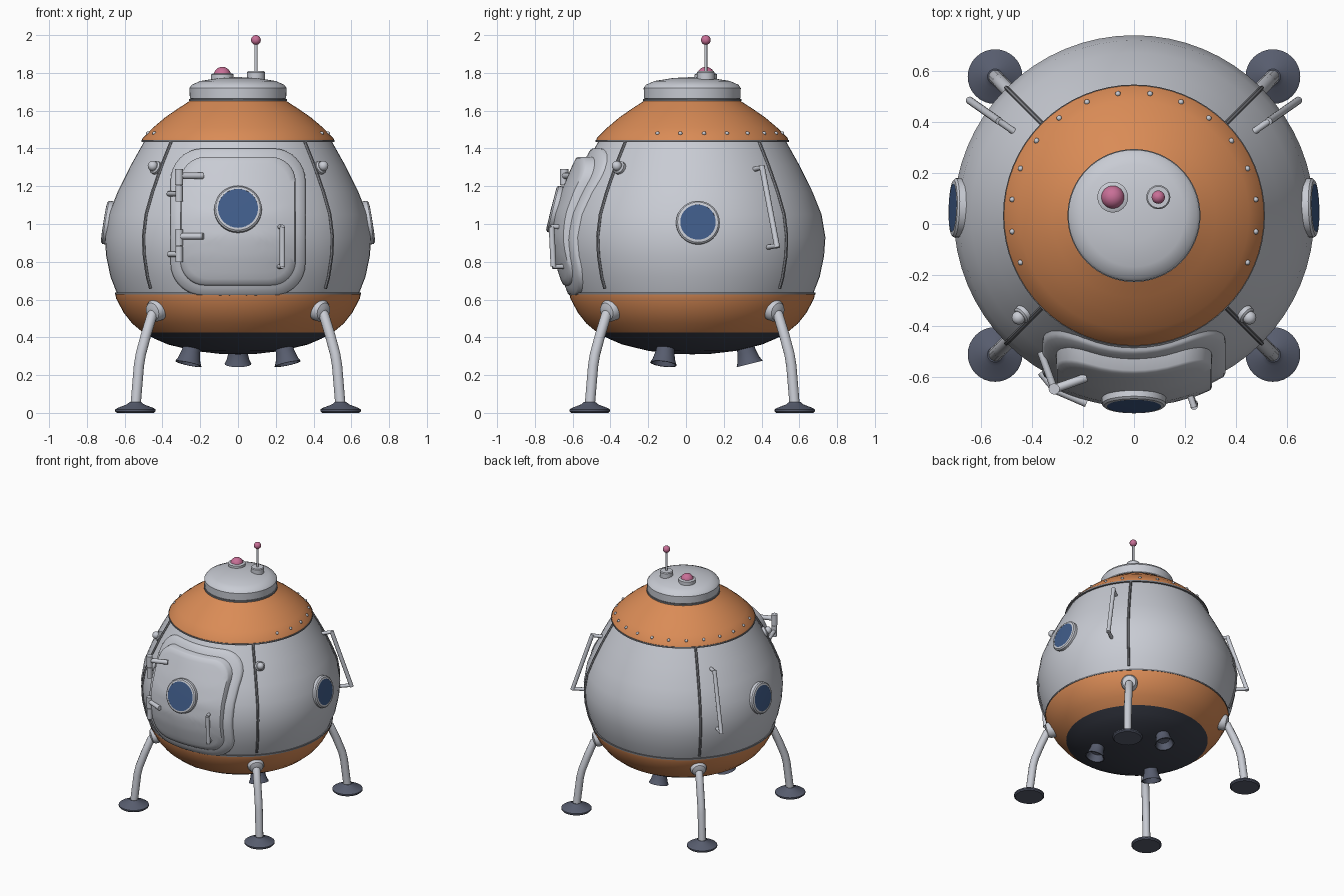
import bpy, bmesh, math
from mathutils import Vector

if "Cube" in bpy.data.objects:
    bpy.data.objects.remove(bpy.data.objects["Cube"])

CY = 0.033  # body axis offset in y


def mat(name, rgb):
    m = bpy.data.materials.new(name)
    m.diffuse_color = (*rgb, 1)
    m.use_nodes = True
    m.node_tree.nodes["Principled BSDF"].inputs["Base Color"].default_value = m.diffuse_color
    return m


GREY = mat("light grey", (0.58, 0.60, 0.655))
ORANGE = mat("orange", (0.70, 0.26, 0.093))
SLATE = mat("slate", (0.095, 0.108, 0.155))
DARK = mat("dark slate", (0.048, 0.054, 0.076))
SEAM = mat("seam grey", (0.20, 0.205, 0.225))
BLUE = mat("window blue", (0.051, 0.107, 0.25))
PINK = mat("pink", (0.58, 0.16, 0.31))


def finish(ob, m, angle=35):
    ob.data.materials.append(m)
    bpy.ops.object.select_all(action='DESELECT')
    ob.select_set(True)
    bpy.context.view_layer.objects.active = ob
    if ob.type == 'CURVE':
        bpy.ops.object.convert(target='MESH')
    bpy.ops.object.shade_smooth_by_angle(angle=math.radians(angle))
    return ob


def mesh_object(name, bm, m):
    bmesh.ops.recalc_face_normals(bm, faces=bm.faces)
    me = bpy.data.meshes.new(name)
    bm.to_mesh(me)
    bm.free()
    ob = bpy.data.objects.new(name, me)
    bpy.context.collection.objects.link(ob)
    return finish(ob, m)


def lathe(name, profile, m, at=(0, CY, 0), axis=(0, 0, 1), segs=32):
    """Spin (radius, height) points around an axis; zero radius closes to a point."""
    rot = Vector((0, 0, 1)).rotation_difference(Vector(axis).normalized())
    bm = bmesh.new()
    rings = []
    for r, h in profile:
        n = 1 if r == 0 else segs
        rings.append([bm.verts.new(rot @ Vector((r * math.cos(2 * math.pi * i / segs),
                      r * math.sin(2 * math.pi * i / segs), h)) + Vector(at)) for i in range(n)])
    for a, b in zip(rings, rings[1:]):
        for i in range(segs):
            j = (i + 1) % segs
            f = [a[i % len(a)], a[j % len(a)], b[j % len(b)], b[i % len(b)]]
            bm.faces.new(list(dict.fromkeys(f)))
    return mesh_object(name, bm, m)


def tube(name, pts, r, m, res=4):
    cu = bpy.data.curves.new(name, 'CURVE')
    cu.dimensions = '3D'
    cu.bevel_depth, cu.bevel_resolution, cu.use_fill_caps = r, res, True
    s = cu.splines.new('POLY')
    s.points.add(len(pts) - 1)
    for p, c in zip(s.points, pts):
        p.co = (*c, 1)
    ob = bpy.data.objects.new(name, cu)
    bpy.context.collection.objects.link(ob)
    return finish(ob, m, 50)


def ball(r, h=0, n=8):
    return [(r * math.sin(math.pi * i / n) if 0 < i < n else 0,
             h - r * math.cos(math.pi * i / n)) for i in range(n + 1)]


def polar(deg, r, z):
    a = math.radians(deg)
    return Vector((r * math.cos(a), CY + r * math.sin(a), z))


HULL = [(0.64, 0.63), (0.675, 0.72), (0.698, 0.83), (0.705, 0.93), (0.685, 1.05),
        (0.637, 1.17), (0.568, 1.31), (0.495, 1.44)]


def hull_r(z):
    for (r0, z0), (r1, z1) in zip(HULL, HULL[1:]):
        if z <= z1:
            return r0 + (r1 - r0) * (z - z0) / (z1 - z0)
    return HULL[-1][0]


# Body shells
lathe("hull", HULL, GREY, segs=64)
lathe("upper_shell", [(0.48, 1.44), (0.51, 1.44), (0.505, 1.455), (0.45, 1.51), (0.385, 1.565),
                      (0.32, 1.61), (0.25, 1.655)], ORANGE, segs=64)
lathe("lower_shell", [(0.63, 0.63), (0.65, 0.63), (0.645, 0.605), (0.605, 0.53), (0.56, 0.473),
                      (0.502, 0.425)], ORANGE, segs=64)
lathe("belly", [(0.502, 0.425), (0.44, 0.392), (0.37, 0.362), (0.23, 0.328), (0.1, 0.313),
                (0, 0.31)], DARK, segs=64)
lathe("top_cap", [(0.24, 1.655), (0.255, 1.665), (0.257, 1.72), (0.245, 1.737), (0.2, 1.757),
                  (0.1, 1.773), (0, 1.778)], GREY, segs=64)
for nm, r, z in (("upper_seam", 0.507, 1.44), ("lower_seam", 0.647, 0.632), ("cap_seam", 0.255, 1.657)):
    lathe(nm, [(r - 0.03, z - 0.006), (r + 0.005, z - 0.006), (r + 0.005, z + 0.005),
               (r - 0.03, z + 0.005)], SEAM, segs=64)

# Rivets around the upper shell, none above the door
for i in range(16):
    p = polar(-22.5 + 15 * i, 0.48, 1.48)
    lathe("rivet", ball(0.011, 0, 6), GREY, p, segs=10)

# Cap lamp and antenna
lathe("lamp_base", [(0, 1.765), (0.06, 1.765), (0.06, 1.792), (0.048, 1.798), (0, 1.798)], GREY, (-0.083, 0.105, 0))
lathe("lamp", ball(0.046, 1.786, 12), PINK, (-0.083, 0.105, 0))
lathe("antenna_base", [(0, 1.765), (0.047, 1.765), (0.047, 1.803), (0.042, 1.809), (0, 1.809)], GREY, (0.095, 0.105, 0))
tube("antenna_rod", [(0.095, 0.105, 1.80), (0.095, 0.105, 1.97)], 0.008, GREY)
lathe("antenna_tip", ball(0.026, 1.974, 10), PINK, (0.095, 0.105, 0), segs=20)

# Diagonal hull seams, legs, sockets and feet
for d in (45, 135, 225, 315):
    zs = [0.66 + 0.78 * i / 14 for i in range(15)]
    tube("hull_seam", [polar(d, hull_r(z) + 0.003, z) for z in zs], 0.009, SEAM, 1)
    tube("leg", [polar(d, 0.60, 0.55), polar(d, 0.645, 0.515), polar(d, 0.69, 0.41), polar(d, 0.728, 0.31),
                 polar(d, 0.742, 0.25), polar(d, 0.768, 0.03)], 0.028, GREY)
    out = polar(d, 1, 0) - Vector((0, CY, 0))
    lathe("leg_socket", [(0, -0.03), (0.058, -0.03), (0.058, 0.04), (0.047, 0.058), (0.025, 0.066), (0, 0.068)],
          GREY, polar(d, 0.585, 0.55), out + Vector((0, 0, -0.25)))
    lathe("foot", [(0, 0), (0.098, 0), (0.107, 0.008), (0.107, 0.018), (0.095, 0.026), (0.045, 0.045),
                   (0.03, 0.058), (0, 0.058)], SLATE, polar(d, 0.768, 0))

# Three thrusters under the belly
for d in (90, 210, 330):
    out = polar(d, 1, 0) - Vector((0, CY, 0))
    lathe("thruster", [(0, 0.05), (0.043, 0.05), (0.05, -0.015), (0.06, -0.055), (0.071, -0.078), (0.063, -0.078),
                       (0.045, -0.03), (0, -0.02)], SLATE, polar(d, 0.285, 0.335),
          Vector((0, 0, 1)) - out * 0.25, 24)


# Portholes: rounded ring plus a thin glass plate
def porthole(name, at, axis, r_out, r_glass):
    lathe(name + "_ring", [(0, -0.03), (r_out, -0.03), (r_out, 0.01), (r_out - 0.008, 0.018),
                           (r_glass, 0.020), (r_glass, 0.012), (0, 0.012)], GREY, at, axis)
    lathe(name + "_glass", [(0, 0.011), (r_glass, 0.011), (r_glass, 0.019), (0, 0.021)], BLUE, at, axis)


for s in (-1, 1):
    porthole("side_window", (s * 0.69, 0.063, 1.007), (s, 0.03, 0.16), 0.116, 0.094)
porthole("door_window", (0, -0.694, 1.078), (0, -1, 0.25), 0.126, 0.106)


# Door frame and door: rounded rectangles wrapped over the hull
def wrap(x, z, off):
    r = hull_r(z) + off
    return Vector((x, CY - math.sqrt(r * r - x * x), z))


def door_patch(name, hw, z0, z1, rad, off):
    zc, hh = (z0 + z1) / 2, (z1 - z0) / 2
    outline = []
    for k, (sx, sz) in enumerate(((1, 1), (-1, 1), (-1, -1), (1, -1))):
        arc = [(sx * (hw - rad) + rad * math.cos(a), sz * (hh - rad) + rad * math.sin(a))
               for a in [math.pi / 2 * (k + i / 8) for i in range(9)]]
        nx, nz = ((-1, 1), (-1, -1), (1, -1), (1, 1))[k]
        end = (nx * (hw - rad), nz * hh) if k % 2 == 0 else (nx * hw, nz * (hh - rad))
        outline += arc + [(arc[-1][0] + (end[0] - arc[-1][0]) * i / 8,
                           arc[-1][1] + (end[1] - arc[-1][1]) * i / 8) for i in range(1, 8)]
    bm = bmesh.new()
    layers = [(1, None), (1, -0.008), (0.98, 0)] + [(1 - i / 10, 0) for i in range(1, 10)]
    rings = [[bm.verts.new(wrap(x * t, zc + z * t, -0.03 if o is None else off(zc + z * t) + o))
              for x, z in outline] for t, o in layers]
    n = len(outline)
    for a, b in zip(rings, rings[1:]):
        for i in range(n):
            bm.faces.new((a[i], a[(i + 1) % n], b[(i + 1) % n], b[i]))
    mid = bm.verts.new(wrap(0, zc, off(zc)))
    for i in range(n):
        bm.faces.new((rings[-1][i], rings[-1][(i + 1) % n], mid))
    return mesh_object(name, bm, GREY)


def door_off(z):
    return 0.025 + 0.045 * (z - 0.67) / 0.68


door_patch("door_frame", 0.357, 0.622, 1.40, 0.17, lambda z: 0.018)
door_patch("door", 0.305, 0.675, 1.355, 0.13, door_off)

# Door hinges sharing one vertical axis
hx, hy = -0.312, -0.645
for z, y_door, y_hull in ((1.205, -0.60, -0.50), (0.885, -0.70, -0.58)):
    tube("hinge_barrel", [(hx, hy, z - 0.085), (hx, hy, z - 0.002)], 0.020, GREY)
    tube("hinge_pin", [(hx, hy, z + 0.002), (hx, hy, z + 0.085)], 0.022, GREY)
    tube("hinge_door_arm", [(hx, hy, z + 0.05), (-0.185, y_door, z + 0.05)], 0.017, GREY)
    tube("hinge_hull_arm", [(hx, hy, z - 0.045), (-0.365, y_hull, z - 0.045)], 0.014, GREY)

# Door handle
hz0, hz1 = 0.775, 0.985
tube("door_handle", [wrap(0.235, hz1, 0.085), wrap(0.235, hz0, 0.085)], 0.015, GREY)
for z in (hz0, hz1):
    tube("door_handle_post", [wrap(0.21, z, 0.01), wrap(0.235, z, 0.09)], 0.012, GREY)

# Rear grab bars and front knobs, mirrored
for d in (35, 145):
    hi, lo = polar(d, 0.645, 1.30), polar(d, 0.785, 0.875)
    tube("grab_bar", [hi + (hi - lo) * 0.02, lo], 0.015, GREY)
    tube("grab_bar_upper_post", [hi, polar(d, 0.54, 1.285)], 0.013, GREY)
    tube("grab_bar_lower_post", [lo + Vector((0, 0, 0.01)), polar(d, 0.67, 0.875)], 0.013, GREY)
for d in (-41.5, 221.5):
    axis = polar(d, 1, 0.45) - Vector((0, CY, 0))
    lathe("knob_base", [(0, -0.02), (0.036, -0.02), (0.036, 0.016), (0.028, 0.022), (0, 0.022)], GREY,
          polar(d, 0.575, 1.295), axis, 20)
    lathe("knob", ball(0.027, 0.03), GREY, polar(d, 0.575, 1.295), axis, 16)
